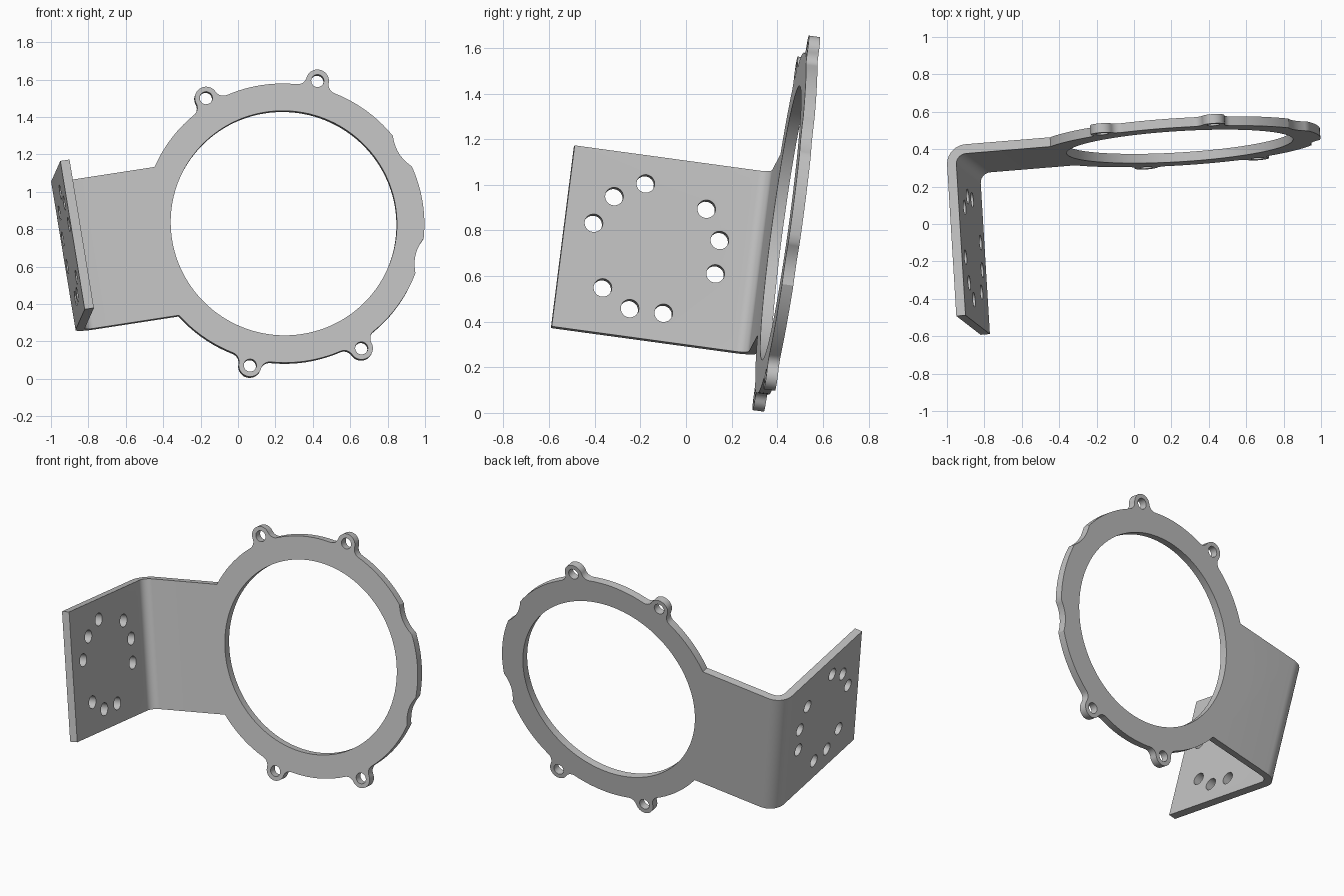
import bpy, bmesh
from math import sin, cos, acos, atan2, pi, radians, ceil
from mathutils import Vector, Matrix

if "Cube" in bpy.data.objects:
    bpy.data.objects.remove(bpy.data.objects["Cube"])

THICK = 0.05
RING_R, HOLE_R = 0.753, 0.606
EAR_DIST, EAR_R, EAR_HOLE, FILLET = 0.79, 0.061, 0.034, 0.05
ARM_HALF, PLATE_U, PLATE_LEN = 0.405, -1.2, 0.87
BOLT_CENTRE, BOLT_R, BOLT_HOLE = 0.465, 0.289, 0.04


def arc(cx, cy, r, a0, a1, n):
    """Points along an arc, both ends included."""
    return [(cx + r * cos(a0 + (a1 - a0) * i / n),
             cy + r * sin(a0 + (a1 - a0) * i / n)) for i in range(n + 1)]


def prism(bm, points, depth):
    """Extrude a closed 3D polygon along a vector."""
    face = bm.faces.new([bm.verts.new(p) for p in points])
    out = bmesh.ops.extrude_face_region(bm, geom=[face])
    verts = [g for g in out["geom"] if isinstance(g, bmesh.types.BMVert)]
    bmesh.ops.translate(bm, verts=verts, vec=depth)


def finish(bm, name):
    bmesh.ops.recalc_face_normals(bm, faces=bm.faces)
    mesh = bpy.data.meshes.new(name)
    bm.to_mesh(mesh)
    bm.free()
    obj = bpy.data.objects.new(name, mesh)
    bpy.context.collection.objects.link(obj)
    return obj


def combine(target, tool, operation):
    """Apply a boolean and discard the tool object."""
    bpy.ops.object.select_all(action="DESELECT")
    bpy.context.view_layer.objects.active = target
    target.select_set(True)
    mod = target.modifiers.new("combine", "BOOLEAN")
    mod.operation, mod.solver, mod.object = operation, "EXACT", tool
    bpy.ops.object.modifier_apply(modifier=mod.name)
    bpy.data.objects.remove(tool)


# Ear profile centred on angle zero, with fillets into the ring
reach = RING_R + FILLET
spread = acos((EAR_DIST**2 + reach**2 - (EAR_R + FILLET)**2) / (2 * EAR_DIST * reach))
fx, fy = reach * cos(spread), -reach * sin(spread)
touch = atan2(-fy, EAR_DIST - fx)
half = arc(fx, fy, FILLET, pi - spread, touch, 8)
half += arc(EAR_DIST, 0, EAR_R, touch - pi, 0, 10)[1:]
ear = half + [(x, -y) for x, y in reversed(half[:-1])]

# Shallow notch profile centred on angle zero
notch_half = radians(7.4)
notch = []
for i in range(13):
    t = i / 6 - 1
    r = RING_R - 0.028 * (1 - t * t)
    notch.append((r * cos(t * notch_half), r * sin(t * notch_half)))

# Ring outline: features in order, joined by plain arcs
ear_angles = [67.5, 112.5, 247.5, 292.5]
features = [(22.5, notch, notch_half)]
features += [(a, ear, spread) for a in ear_angles]
features += [(337.5, notch, notch_half)]
outline = []
for i, (angle, shape, width) in enumerate(features):
    a = radians(angle)
    outline += [(x * cos(a) - y * sin(a), x * sin(a) + y * cos(a)) for x, y in shape]
    nxt, _, nxt_width = features[(i + 1) % len(features)]
    a0, a1 = a + width, radians(nxt) - nxt_width
    if a1 < a0:
        a1 += 2 * pi
    outline += arc(0, 0, RING_R, a0, a1, ceil((a1 - a0) / radians(3)))[1:-1]
bm = bmesh.new()
prism(bm, [(x, 0, z) for x, z in outline], (0, THICK, 0))
ring = finish(bm, "ring")

# Bent arm and mounting plate as one L-shaped profile
inner, outer = 0.055, 0.055 + THICK
bx, by = PLATE_U + outer, THICK - outer
profile = [(-0.62, 0), (-0.62, THICK)]
profile += arc(bx, by, outer, pi / 2, pi, 10)
profile += [(PLATE_U, -PLATE_LEN), (PLATE_U + THICK, -PLATE_LEN)]
profile += arc(bx, by, inner, pi, pi / 2, 10)
bm = bmesh.new()
prism(bm, [(x, y, -ARM_HALF) for x, y in profile], (0, 0, 2 * ARM_HALF))
bracket = finish(bm, "ring_bracket")
combine(bracket, ring, "UNION")

# Cutters: ring opening, ear holes and three groups of plate holes
bm = bmesh.new()


def ring_cut(x, z, r, n):
    prism(bm, [(px, -0.1, pz) for px, pz in arc(x, z, r, 0, 2 * pi, n)[:-1]], (0, 0.3, 0))


ring_cut(0, 0, HOLE_R, 128)
for angle in ear_angles:
    a = radians(angle)
    ring_cut(EAR_DIST * cos(a), EAR_DIST * sin(a), EAR_HOLE, 28)
for group in range(3):
    for step in (-30, 0, 30):
        a = radians(45 + 120 * group + step)
        y, z = -BOLT_CENTRE - BOLT_R * cos(a), BOLT_R * sin(a)
        circle = arc(y, z, BOLT_HOLE, 0, 2 * pi, 28)[:-1]
        prism(bm, [(PLATE_U - 0.1, py, pz) for py, pz in circle], (0.3, 0, 0))
cutter = finish(bm, "hole_cutter")
cutter.hide_render = True
combine(bracket, cutter, "DIFFERENCE")

# Tilt the whole bracket into place
up = Vector((-0.161, 0.124, 0.979)).normalized()
back = Vector((-0.0604, 0.990, -0.134))
back = (back - up * back.dot(up)).normalized()
side = back.cross(up)
tilt = Matrix((side, back, up)).transposed().to_4x4()
bracket.data.transform(Matrix.Translation((0.245, 0.415, 0.833)) @ tilt)

# Grey metal
metal = bpy.data.materials.new("grey_metal")
metal.use_nodes = True
grey = (0.53, 0.53, 0.53, 1)
metal.diffuse_color = grey
metal.node_tree.nodes["Principled BSDF"].inputs["Base Color"].default_value = grey
bracket.data.materials.clear()
bracket.data.materials.append(metal)
for poly in bracket.data.polygons:
    poly.material_index = 0
bpy.ops.object.select_all(action="DESELECT")
bracket.select_set(True)
bpy.context.view_layer.objects.active = bracket
bpy.ops.object.shade_smooth_by_angle(angle=radians(30))
